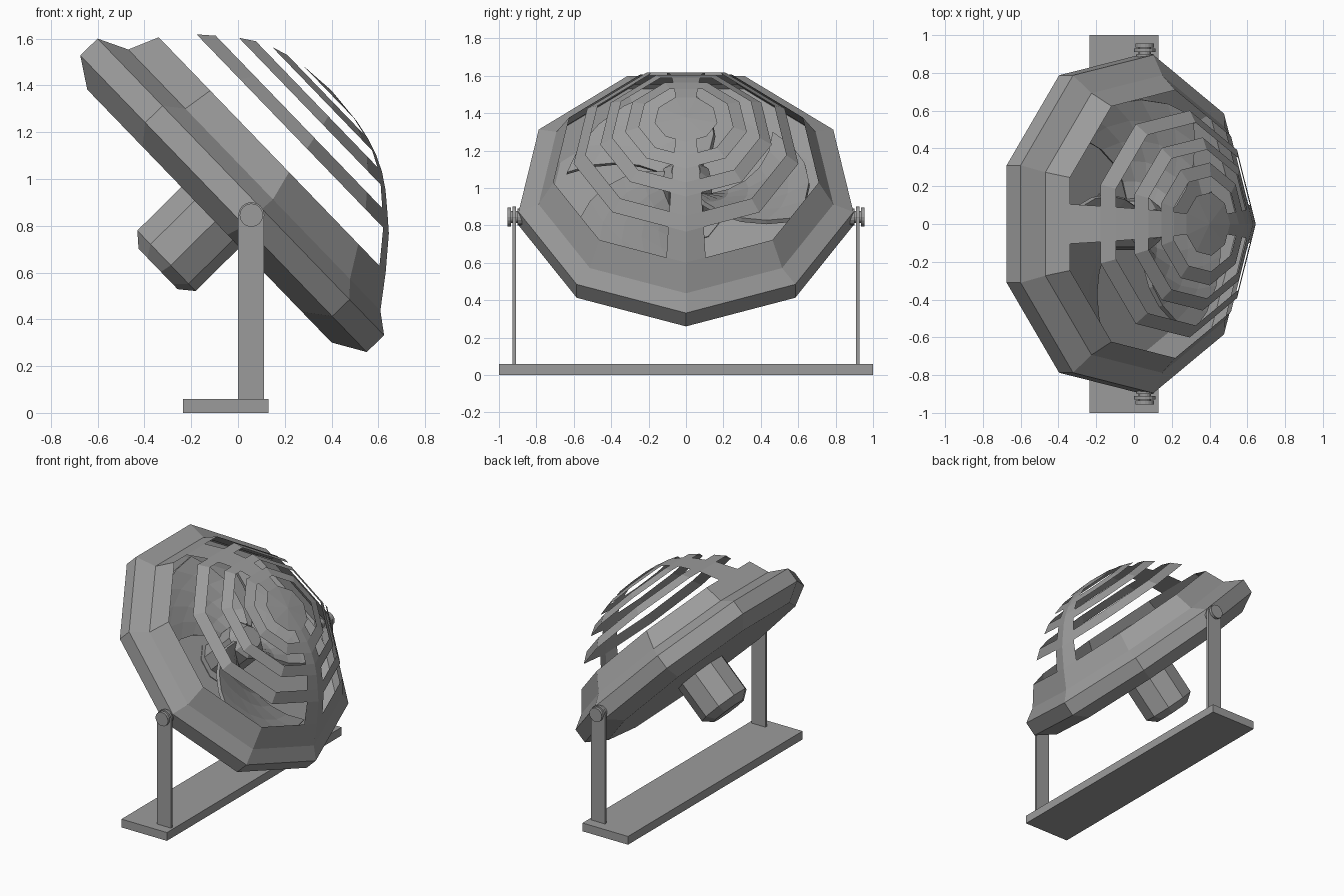
import bpy, bmesh
from math import radians, sin, cos, tan, pi
from mathutils import Matrix, Vector

cube = bpy.data.objects.get("Cube")
if cube:
    bpy.data.objects.remove(cube, do_unlink=True)

grey = bpy.data.materials.new("metal_grey")
grey.use_nodes = True
colour = (0.33, 0.33, 0.33, 1)
grey.diffuse_color = colour
grey.node_tree.nodes["Principled BSDF"].inputs["Base Color"].default_value = colour

SIDES = 9
# Fan head frame: local z is the fan axis, local x points down the tilted disc
HEAD = Matrix.Translation((-0.081, 0, 0.914)) @ Matrix.Rotation(radians(46), 4, 'Y')


def finish(name, bm, matrix=None):
    bmesh.ops.recalc_face_normals(bm, faces=bm.faces)
    mesh = bpy.data.meshes.new(name)
    bm.to_mesh(mesh)
    bm.free()
    mesh.materials.append(grey)
    ob = bpy.data.objects.new(name, mesh)
    if matrix:
        ob.matrix_world = matrix
    bpy.context.collection.objects.link(ob)
    return ob


def lathe(name, profile, matrix=HEAD, sides=SIDES, close_start=False, close_end=False):
    """Turn (radius, height, sideways shift) points into a faceted shell."""
    bm = bmesh.new()
    rings = []
    for r, z, shift in profile:
        rings.append([bm.verts.new((shift + r * cos(2 * pi * i / sides),
                                    r * sin(2 * pi * i / sides), z)) for i in range(sides)])
    for a, b in zip(rings, rings[1:]):
        for i in range(sides):
            j = (i + 1) % sides
            bm.faces.new((a[i], a[j], b[j], b[i]))
    if close_start:
        bm.faces.new(rings[0])
    if close_end:
        bm.faces.new(rings[-1])
    return finish(name, bm, matrix)


def box(name, low, high):
    bm = bmesh.new()
    bmesh.ops.create_cube(bm, size=1)
    low, high = Vector(low), Vector(high)
    size, mid = high - low, (high + low) / 2
    for v in bm.verts:
        v.co = Vector(c * s for c, s in zip(v.co, size)) + mid
    return finish(name, bm)


# Housing: closed back, wide rim, groove and sloping front collar
lathe("housing", [(0.775, -0.08, 0), (0.909, 0, 0), (0.909, 0.103, 0),
                  (0.80, 0.165, 0.022), (0.72, 0.295, 0)], close_start=True)

# Motor behind the housing
lathe("motor", [(0.124, -0.395, 0.03), (0.185, -0.345, 0.028), (0.185, -0.075, 0.025)],
      close_start=True, close_end=True)

# Hub inside the housing
lathe("hub", [(0.14, -0.08, 0), (0.14, 0.2, 0), (0.08, 0.26, 0)], close_end=True)

# Domed grille: concentric bands and a centre cap
BANDS = [((0.61, 0.42), (0.545, 0.475)),
         ((0.465, 0.54), (0.40, 0.582)),
         ((0.33, 0.615), (0.255, 0.638))]
for n, band in enumerate(BANDS):
    lathe(f"grille_band_{n + 1}", [(r, z, 0) for r, z in band])
lathe("grille_cap", [(0.17, 0.655, 0), (0.001, 0.668, 0)], close_end=True)

# Spokes bridging each gap, folded over the low corner and flat on the top side
edges = [(0.72, 0.295)] + [p for band in BANDS for p in band] + [(0.17, 0.655)]


def spoke(name, top):
    bm = bmesh.new()
    for outer, inner in zip(edges[::2], edges[1::2]):
        rows = []
        for r, z in (outer, inner):
            w = 0.04 + 0.09 * r
            if top:
                points = [(-r * cos(pi / SIDES), y, z) for y in (-w, 0, w)]
            else:
                side = r - w * tan(pi / SIDES)
                points = [(side, -w, z), (r, 0, z), (side, w, z)]
            rows.append([bm.verts.new(p) for p in points])
        for k in range(2):
            bm.faces.new((rows[0][k], rows[0][k + 1], rows[1][k + 1], rows[1][k]))
    finish(name, bm, HEAD)


spoke("grille_spoke_lower", False)
spoke("grille_spoke_upper", True)


# Three swept, pitched blades
def blade(name, start):
    bm = bmesh.new()
    grid = []
    for i in range(6):
        f = i / 5
        r = 0.12 + 0.54 * f
        row = []
        for k in range(6):
            s = k / 5
            a = start + radians(45 * f + 75 * s)
            row.append(bm.verts.new((r * cos(a), r * sin(a), 0.22 - 0.16 * s)))
        grid.append(row)
    for a, b in zip(grid, grid[1:]):
        for k in range(5):
            bm.faces.new((a[k], a[k + 1], b[k + 1], b[k]))
    ob = finish(name, bm, HEAD)
    solid = ob.modifiers.new("thickness", 'SOLIDIFY')
    solid.thickness = 0.025
    solid.offset = 0


for n in range(3):
    blade(f"blade_{n + 1}", radians(15 + 120 * n))

# Base plate
box("base", (-0.235, -1, 0), (0.13, 1, 0.06))

# Posts, pivot bolts and end nuts on both sides
for label, s in (("left", 1), ("right", -1)):
    y0, y1 = sorted((s * 0.91, s * 0.928))
    box(f"post_{label}", (0.0, y0, 0.06), (0.112, y1, 0.845))
    for part, radius, inner, outer in (("post_top", 0.056, 0.91, 0.928),
                                       ("pivot_bolt", 0.032, 0.84, 0.94),
                                       ("inner_nut", 0.045, 0.872, 0.9),
                                       ("outer_nut", 0.05, 0.935, 0.955)):
        place = Matrix.Translation((0.057, 0, 0.845)) @ Matrix.Rotation(-s * pi / 2, 4, 'X')
        lathe(f"{part}_{label}", [(radius, inner, 0), (radius, outer, 0)], place, 16,
              close_start=True, close_end=True)
